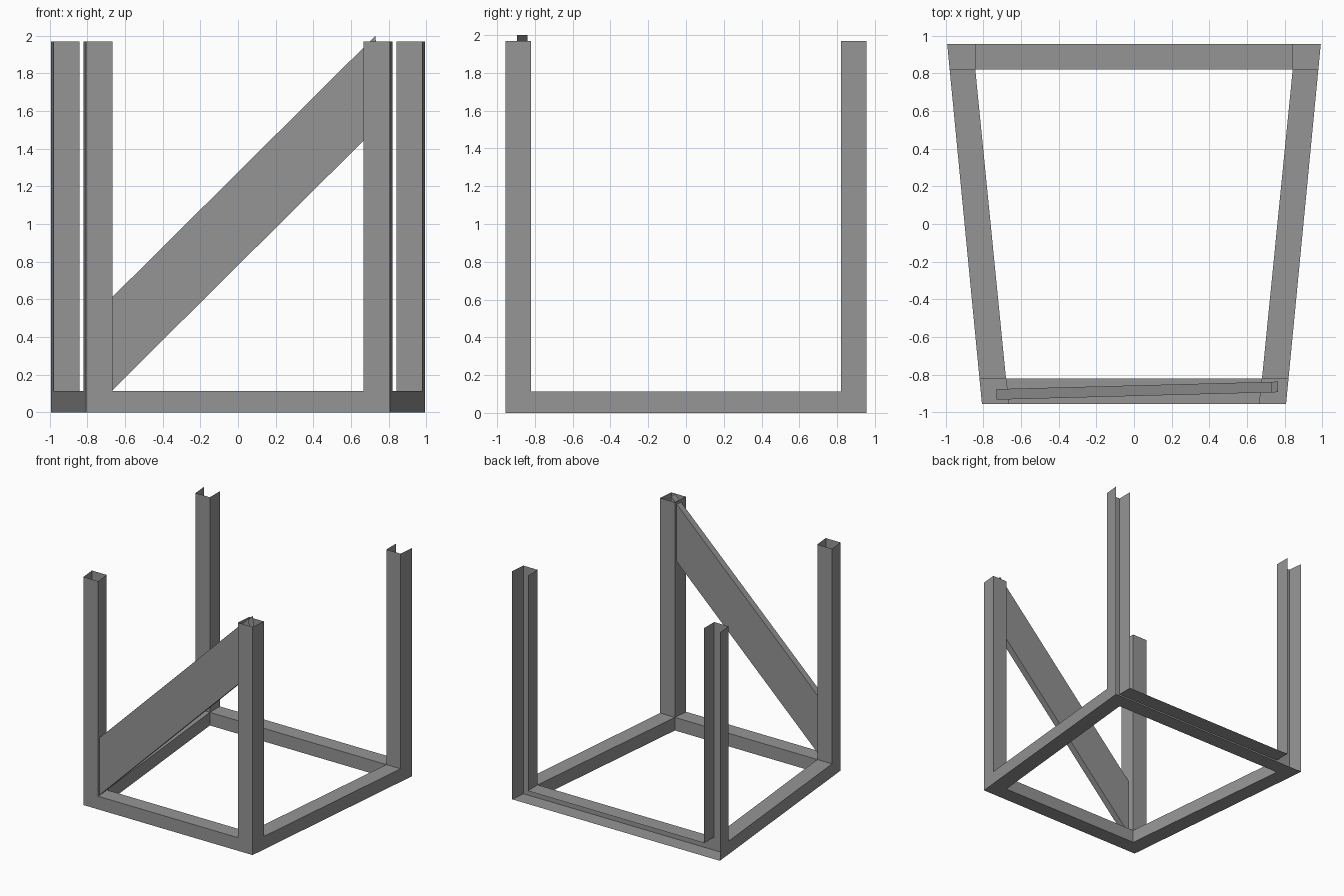
import bpy, bmesh

if "Cube" in bpy.data.objects:
    bpy.data.objects.remove(bpy.data.objects["Cube"])

BEAM, POST = 0.113, 1.97      # heights
OUT, INN = 0.955, 0.82        # outer and inner |y| of the frame

# Dark grey steel
steel = bpy.data.materials.new("dark_grey")
steel.diffuse_color = (0.3, 0.3, 0.3, 1)
steel.use_nodes = True
steel.node_tree.nodes["Principled BSDF"].inputs["Base Color"].default_value = steel.diffuse_color


def finish(name, bm, mirror=False):
    me = bpy.data.meshes.new(name)
    bm.to_mesh(me)
    bm.free()
    me.materials.append(steel)
    ob = bpy.data.objects.new(name, me)
    bpy.context.collection.objects.link(ob)
    if mirror:
        mod = ob.modifiers.new("mirror", 'MIRROR')
        mod.use_mirror_merge = False
    return ob


def prism(name, plan, z0, z1, walls=(1, 1, 1, 1), top=True, bottom=True, mirror=False):
    """Shell raised from a counter-clockwise plan; walls flags keep or drop each side."""
    bm = bmesh.new()
    lo = [bm.verts.new((x, y, z0)) for x, y in plan]
    hi = [bm.verts.new((x, y, z1)) for x, y in plan]
    n = len(plan)
    for i in range(n):
        j = (i + 1) % n
        if walls[i]:
            bm.faces.new((lo[i], lo[j], hi[j], hi[i]))
    if top:
        bm.faces.new(hi)
    if bottom:
        bm.faces.new(lo[::-1])
    return finish(name, bm, mirror)


def outer(y):
    return 0.90 + 0.0965 * y


# Plans of the right-hand members (walls in order: front, outer, back, inner)
front_plan = [(0.667, -OUT), (outer(-OUT), -OUT), (outer(-INN), -INN), (0.68, -INN)]
back_plan = [(0.843, INN), (outer(INN), INN), (outer(OUT), OUT), (0.843, OUT)]
side_plan = [(0.68, -INN), (outer(-INN), -INN), (outer(INN), INN), (0.843, INN)]

# Front posts: tubes open at the top
prism("front_posts", front_plan, 0, POST, top=False, mirror=True)

# Back posts: channels open at the back and top, inner wall stops at the beam
prism("back_posts", back_plan, 0, POST, (1, 1, 0, 0), top=False, mirror=True)
prism("back_post_inner_walls", back_plan, BEAM, POST, (0, 0, 0, 1),
      top=False, bottom=False, mirror=True)

# Base beams; the back one is open at the back
prism("side_beams", side_plan, 0, BEAM, (0, 1, 0, 1), mirror=True)
prism("front_beam", [(-0.667, -OUT), (0.667, -OUT), (0.68, -INN), (-0.68, -INN)],
      0, BEAM, (1, 0, 1, 0))
prism("back_beam", [(-0.843, INN), (0.843, INN), (0.843, OUT), (-0.843, OUT)],
      0, BEAM, (1, 0, 0, 0))

# Diagonal brace across the front: open-ended tube, slightly turned
profile = [(-0.695, 0.09), (0.765, 1.54), (0.73, 2.0), (-0.73, 0.55)]
bm = bmesh.new()
rows = [[bm.verts.new((x, -0.905 + 0.0265 * (x + 0.73) + d, z)) for x, z in profile]
        for d in (-0.028, 0.028)]
bm.faces.new(rows[0])
bm.faces.new(rows[1][::-1])
for i in (0, 2):
    bm.faces.new((rows[0][i + 1], rows[0][i], rows[1][i], rows[1][(i + 1)]))
finish("diagonal_brace", bm)
